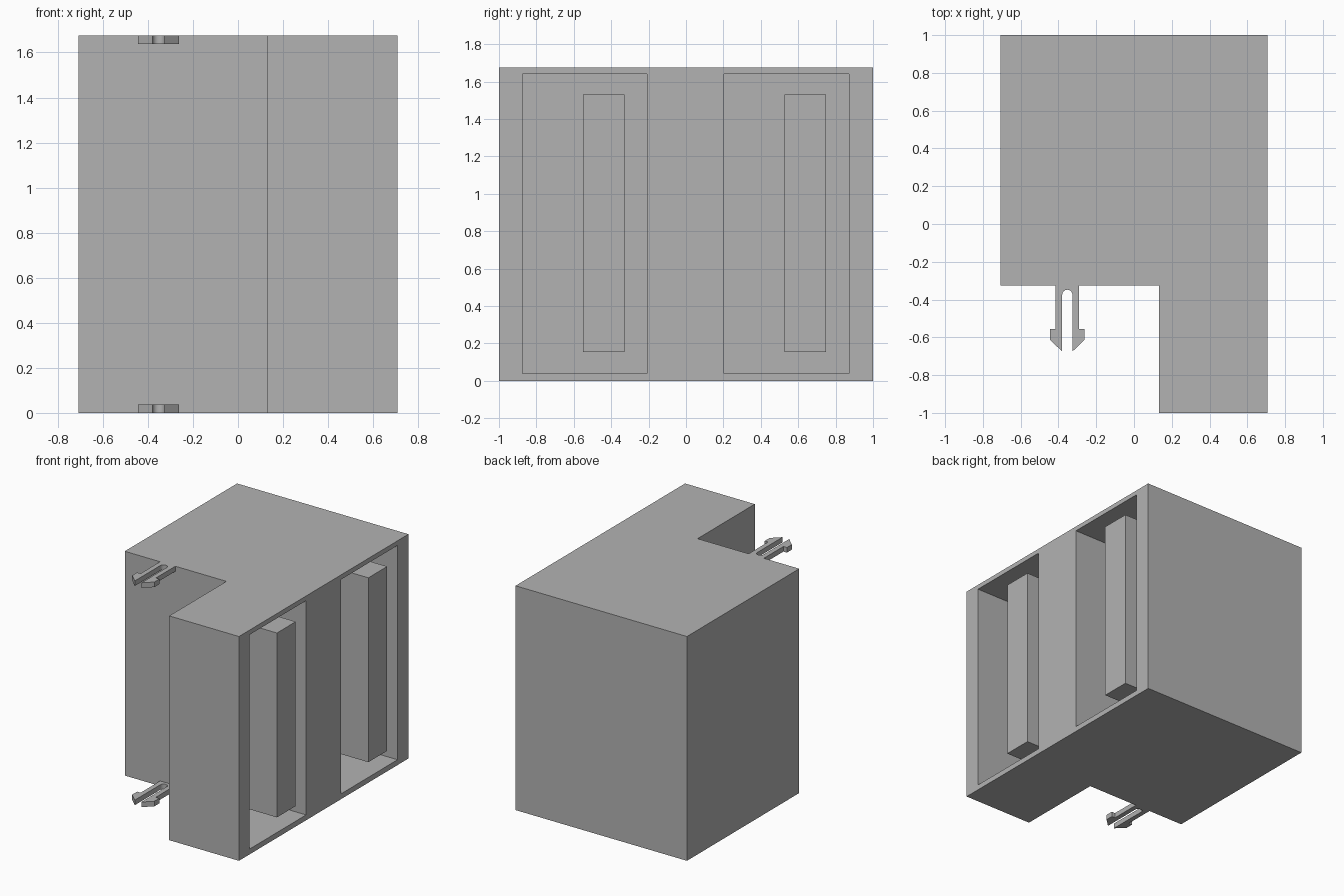
import bpy, bmesh, math

cube = bpy.data.objects.get("Cube")
if cube:
    bpy.data.objects.remove(cube, do_unlink=True)

HEIGHT = 1.675
SIDE = 0.708          # half width
POCKET_FLOOR = 0.17   # inner x of the pockets

grey = bpy.data.materials.new("plain_grey")
grey.use_nodes = True
grey.diffuse_color = (0.45, 0.45, 0.45, 1)
grey.node_tree.nodes["Principled BSDF"].inputs["Base Color"].default_value = grey.diffuse_color


def prism(name, outline, z0, z1):
    """Extrude an xy outline from z0 to z1."""
    bm = bmesh.new()
    face = bm.faces.new([bm.verts.new((x, y, z0)) for x, y in outline])
    top = bmesh.ops.extrude_face_region(bm, geom=[face])
    verts = [g for g in top["geom"] if isinstance(g, bmesh.types.BMVert)]
    bmesh.ops.translate(bm, verts=verts, vec=(0, 0, z1 - z0))
    bmesh.ops.recalc_face_normals(bm, faces=bm.faces)
    mesh = bpy.data.meshes.new(name)
    bm.to_mesh(mesh)
    bm.free()
    mesh.materials.append(grey)
    obj = bpy.data.objects.new(name, mesh)
    bpy.context.collection.objects.link(obj)
    return obj


def box(name, x0, x1, y0, y1, z0, z1):
    return prism(name, [(x0, y0), (x1, y0), (x1, y1), (x0, y1)], z0, z1)


# L-shaped housing
housing = prism("housing", [(-SIDE, 1), (-SIDE, -0.325), (0.132, -0.325),
                            (0.132, -1), (SIDE, -1), (SIDE, 1)], 0, HEIGHT)

# Two deep pockets in the right-hand face, each with a flush centre bar
for label, y in (("front", -0.875), ("rear", 0.204)):
    cutter = box(label + "_pocket_cutter", POCKET_FLOOR, SIDE + 0.1,
                 y, y + 0.667, 0.04, HEIGHT - 0.035)
    cutter.hide_render = True
    mod = housing.modifiers.new(label + "_pocket", 'BOOLEAN')
    mod.operation = 'DIFFERENCE'
    mod.solver = 'EXACT'
    mod.object = cutter
    bpy.context.view_layer.objects.active = housing
    bpy.ops.object.modifier_apply(modifier=mod.name)
    bpy.data.objects.remove(cutter, do_unlink=True)
    box(label + "_pocket_bar", POCKET_FLOOR - 0.01, SIDE,
        y + 0.323, y + 0.545, 0.153, 1.53)

# Snap clips: two barbed prongs around a slit with a rounded end
CENTRE = -0.353
SLIT = 0.027
half = [(0.063, -0.32), (0.063, -0.555), (0.092, -0.555), (0.092, -0.613), (SLIT, -0.675)]
arc = [(SLIT * math.cos(a), -0.375 + SLIT * math.sin(a))
       for a in (math.pi * i / 12 for i in range(13))]
right = [(CENTRE + x, y) for x, y in half]
left = [(CENTRE - x, y) for x, y in reversed(half)]
slit = [(CENTRE + x, y) for x, y in arc]
for label, z in (("lower", 0), ("upper", HEIGHT - 0.038)):
    clip = prism(label + "_snap_clip", right + slit + left, z, z + 0.038)
    bpy.ops.object.select_all(action='DESELECT')
    clip.select_set(True)
    bpy.context.view_layer.objects.active = clip
    bpy.ops.object.shade_smooth_by_angle(angle=math.radians(30))
